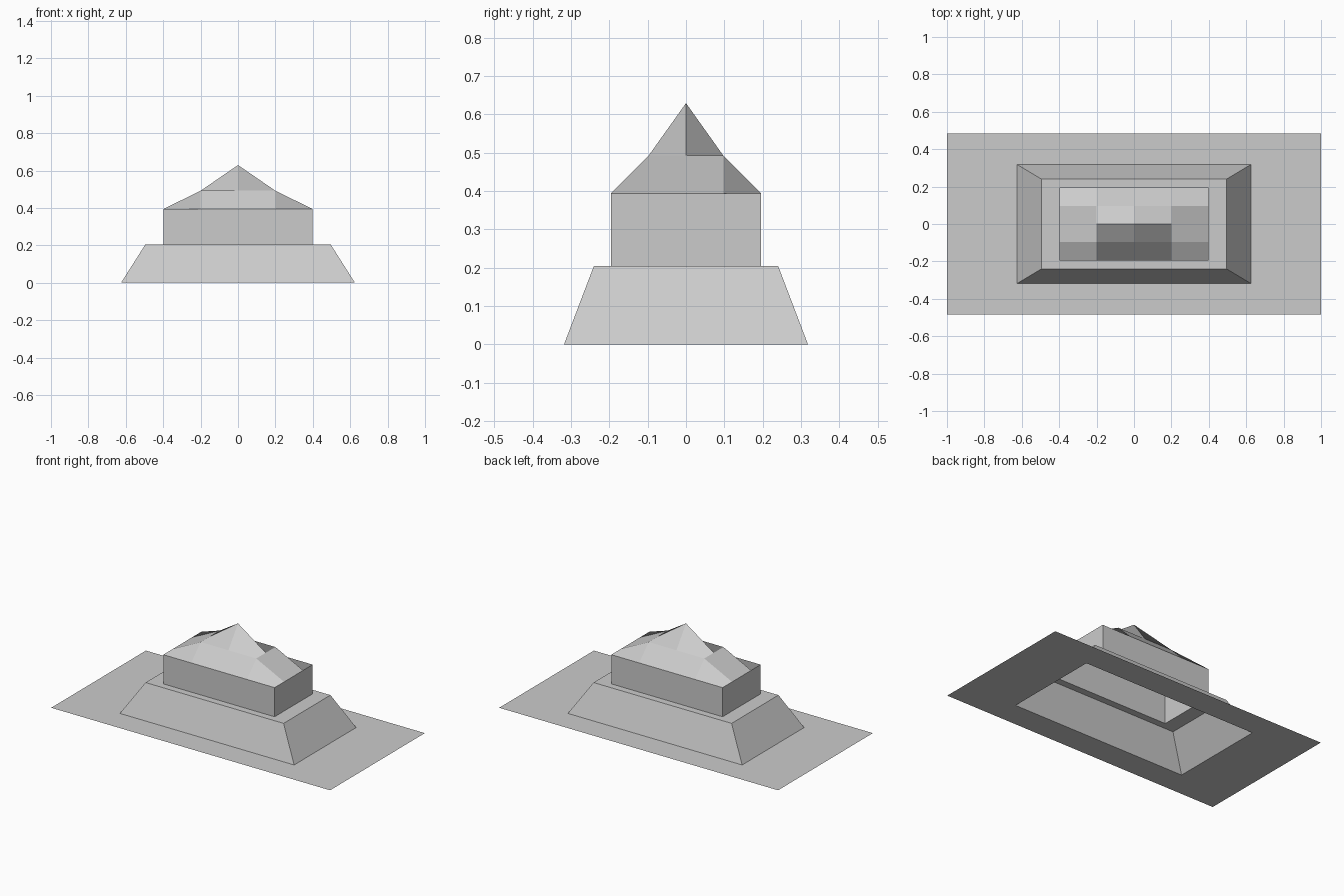
import bpy, bmesh

if "Cube" in bpy.data.objects:
    bpy.data.objects.remove(bpy.data.objects["Cube"])

bm = bmesh.new()

def ring(hx, hy, z):
    return [bm.verts.new((sx * hx, sy * hy, z))
            for sx, sy in ((-1, -1), (1, -1), (1, 1), (-1, 1))]

def finish(name):
    global bm
    mesh = bpy.data.meshes.new(name)
    bm.to_mesh(mesh)
    bm.free()
    bpy.context.collection.objects.link(bpy.data.objects.new(name, mesh))
    bm = bmesh.new()

def stepped_shell(name, profile):
    # open shell: rectangles (half x, half y, z) bridged in order
    rings = [ring(*p) for p in profile]
    for a, b in zip(rings, rings[1:]):
        for i in range(4):
            j = (i + 1) % 4
            bm.faces.new((a[i], a[j], b[j], b[i]))
    finish(name)

# Flat apron with a rectangular opening
stepped_shell("ground_apron", [(1.0, 0.485, 0), (0.625, 0.318, 0)])
# Sloped plinth, narrow ledge and upright walls
stepped_shell("plinth_and_walls", [(0.625, 0.318, 0), (0.495, 0.24, 0.205),
                                   (0.399, 0.195, 0.205), (0.399, 0.195, 0.394)])

# Faceted roof: 4 x 4 grid raised in rings towards the centre
HEIGHTS = (0.629, 0.492, 0.394)
R = range(-2, 3)
grid = {(i, j): bm.verts.new((i * 0.1995, j * 0.0975, HEIGHTS[max(abs(i), abs(j))]))
        for i in R for j in R}
for i in range(-2, 2):
    for j in range(-2, 2):
        # first corner is back-left, so each quad splits back-left to front-right
        bm.faces.new((grid[i, j + 1], grid[i, j], grid[i + 1, j], grid[i + 1, j + 1]))
finish("roof")
